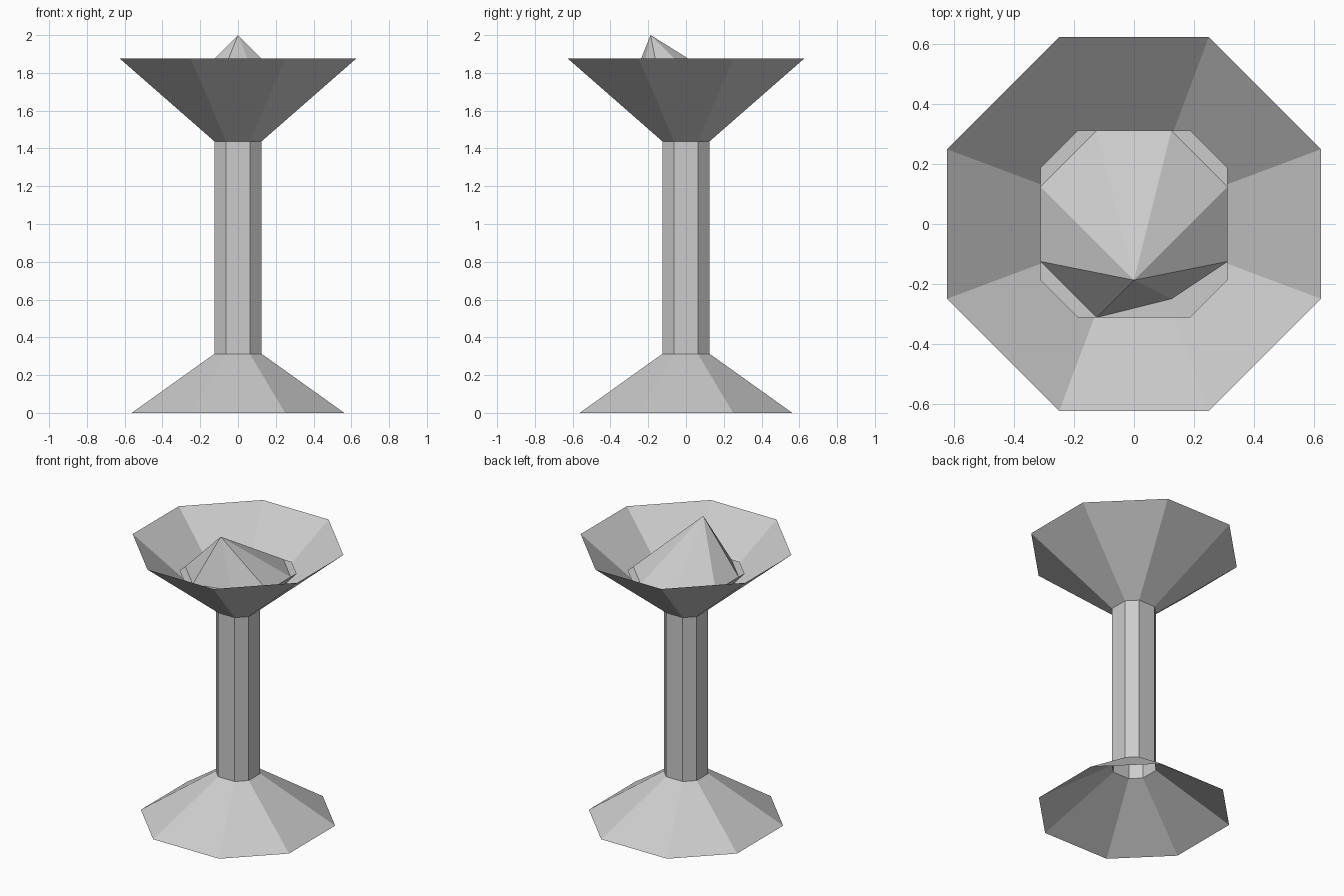
import bpy
import bmesh

cube = bpy.data.objects.get("Cube")
if cube:
    bpy.data.objects.remove(cube, do_unlink=True)

stone = bpy.data.materials.new("stone_grey")
stone.use_nodes = True
GREY = (0.6, 0.6, 0.6, 1)
stone.diffuse_color = GREY
stone.node_tree.nodes["Principled BSDF"].inputs["Base Color"].default_value = GREY


def octagon(half, corner):
    """Eight points of a chamfered square, counter-clockwise."""
    h, c = half, corner
    return [(h, -c), (h, c), (c, h), (-c, h), (-h, c), (-h, -c), (-c, -h), (c, -h)]


def finish(name, bm):
    mesh = bpy.data.meshes.new(name)
    bm.to_mesh(mesh)
    bm.free()
    mesh.materials.append(stone)
    obj = bpy.data.objects.new(name, mesh)
    bpy.context.collection.objects.link(obj)
    return obj


def octagon_shell(name, low, high, cap=False):
    """Open shell between two octagons, each (half, corner, z)."""
    bm = bmesh.new()
    rings = [[bm.verts.new((x, y, z)) for x, y in octagon(h, c)]
             for h, c, z in (low, high)]
    for i in range(8):
        j = (i + 1) % 8
        bm.faces.new((rings[0][i], rings[0][j], rings[1][j], rings[1][i]))
    if cap:
        bm.faces.new(rings[1])
    return finish(name, bm)


# Flared foot, hollow column and open bowl
BASE_TOP, COLUMN_TOP = 0.3125, 1.4375
octagon_shell("base", (0.5625, 0.25, 0), (0.125, 0.0625, BASE_TOP))
octagon_shell("column", (0.125, 0.0625, BASE_TOP), (0.125, 0.0625, COLUMN_TOP))
octagon_shell("bowl", (0.125, 0.0625, COLUMN_TOP), (0.625, 0.25, 1.875))

# Flat-topped support inside the bowl
REST = 1.6875
octagon_shell("bowl_insert", (0.125, 0.0625, COLUMN_TOP), (0.3125, 0.1875, REST), cap=True)

# Off-centre pointed heap with one front corner pulled in
bm = bmesh.new()
outline = octagon(0.3125, 0.125)
outline[7] = (0.125, -0.25)
ring = [bm.verts.new((x, y, REST + 0.001)) for x, y in outline]
apex = bm.verts.new((0, -0.1875, 2))
for i in range(8):
    bm.faces.new((ring[i], ring[(i + 1) % 8], apex))
finish("pointed_heap", bm)
